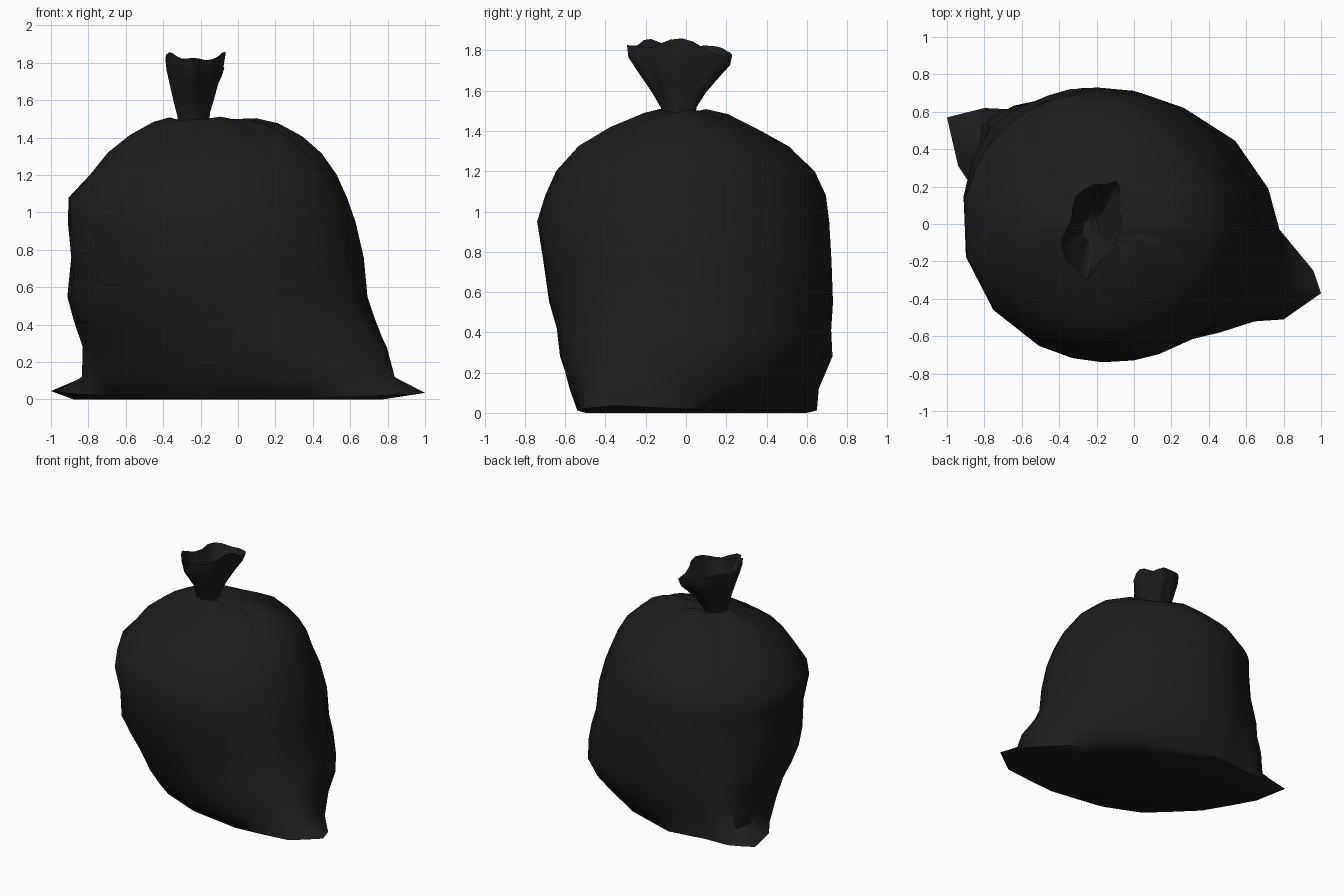
import bpy, bmesh, math
from mathutils import Vector

if "Cube" in bpy.data.objects:
    bpy.data.objects.remove(bpy.data.objects["Cube"])

plastic = bpy.data.materials.new("black_plastic")
plastic.use_nodes = True
colour = (0.0125, 0.0125, 0.0125, 1)
plastic.diffuse_color = colour
bsdf = next(n for n in plastic.node_tree.nodes if n.type == "BSDF_PRINCIPLED")
bsdf.inputs["Base Color"].default_value = colour
bsdf.inputs["Roughness"].default_value = 0.5


def loft(name, rings):
    """Skin a list of equal-length point rings and cap both ends."""
    bm = bmesh.new()
    rows = [[bm.verts.new(p) for p in ring] for ring in rings]
    for low, high in zip(rows, rows[1:]):
        for i in range(len(low)):
            j = (i + 1) % len(low)
            bm.faces.new((low[i], low[j], high[j], high[i]))
    bm.faces.new(rows[0][::-1])
    bm.faces.new(rows[-1])
    bmesh.ops.recalc_face_normals(bm, faces=bm.faces)
    mesh = bpy.data.meshes.new(name)
    bm.to_mesh(mesh)
    bm.free()
    mesh.materials.append(plastic)
    obj = bpy.data.objects.new(name, mesh)
    bpy.context.collection.objects.link(obj)
    bpy.ops.object.select_all(action="DESELECT")
    obj.select_set(True)
    bpy.context.view_layer.objects.active = obj
    bpy.ops.object.shade_smooth_by_angle(angle=math.radians(55))


# Footprint: a lens with a blunt ear at each end of the bottom seam
footprint = [Vector(p) for p in (
    (1, -.37), (.96, -.25), (.77, -.02), (.46, .3), (.1, .52), (-.3, .65),
    (-.6, .61), (-.8, .62), (-1, .57), (-.94, .31), (-.7, -.05),
    (-.36, -.35), (-.04, -.48), (.36, -.54), (.8, -.51))]
outline = []
for a, b in zip(footprint, footprint[1:] + footprint[:1]):
    for p in (a, (a + b) / 2):
        outline.append(Vector((p.x, (p.y - .05) / .6)))

# Sack levels: z, x range, y range, footprint influence,
# flattening of the back left shoulder, pleat depth
levels = [
    (0, -.89, .78, -.51, .6, .95, 0, 0),
    (.012, -1, 1, -.55, .65, 1, 0, 0),
    (.12, -.9, .9, -.6, .67, .6, 0, 0),
    (.28, -.9, .87, -.65, .745, .4, 0, 0),
    (.42, -.92, .79, -.66, .745, .22, .02, 0),
    (.55, -.94, .73, -.69, .75, .12, .04, 0),
    (.76, -.91, .7, -.715, .74, .06, .05, 0),
    (.95, -.92, .65, -.74, .73, 0, .08, 0),
    (1.08, -.915, .61, -.7, .72, 0, .12, 0),
    (1.2, -.8, .55, -.645, .66, 0, .11, .004),
    (1.31, -.71, .46, -.54, .53, 0, .04, .008),
    (1.4, -.59, .35, -.38, .35, 0, 0, .01),
    (1.47, -.46, .22, -.21, .21, 0, 0, .01),
    (1.5, -.37, .1, -.12, .1, 0, 0, .006),
    (1.49, -.32, -.17, -.11, .03, 0, 0, 0)]
rings = []
for z, x0, x1, y0, y1, lens, flat, pleat in levels:
    ring = []
    for p in outline:
        angle = math.atan2(p.y, p.x)
        s = Vector((math.cos(angle), math.sin(angle))).lerp(p, lens)
        s *= 1 - flat * max(0, math.cos(angle - math.pi / 4)) ** 3
        fold = pleat * (math.cos(9 * angle) + math.sin(4 * angle + 1))
        # The ears of the seam curl up off the ground
        lift = (.028 - .005 * p.x) * p.x ** 4 if 0 < z < .1 else 0
        ring.append(((x0 + x1) / 2 + (x1 - x0) / 2 * s.x,
                     (y0 + y1) / 2 + (y1 - y0) / 2 * s.y,
                     z + fold + lift))
    rings.append(ring)
loft("bag_body", rings)

# Gathered neck: flares up to a ragged rim, then folds down inside
# z, half width, half length, ruffle strength
neck = [
    (1.46, .085, .075, 0), (1.52, .085, .09, .04), (1.6, .105, .135, .06),
    (1.7, .125, .2, .08), (1.77, .14, .245, .08), (1.83, .145, .25, .09),
    (1.76, .125, .22, .1), (1.66, .085, .14, .12), (1.56, .045, .06, .06)]
rings = []
count = 28
for z, width, length, ruffle in neck:
    lean = (z - 1.46) * .6
    ring = []
    for i in range(count):
        a = math.tau * i / count
        r = 1 + ruffle * (math.cos(5 * a + 1) + .5 * math.sin(8 * a))
        x, y = width * math.cos(a) * r, length * math.sin(a) * r
        rag = ruffle * (.2 * math.sin(3 * a + 2) + .15 * math.cos(5 * a))
        # The rim dips towards the back
        dip = lean * max(0, y - .1) * 1.5
        ring.append((x + y * lean - .24 + lean * .09,
                     y - .035 + lean * .07, z + rag - dip))
    rings.append(ring)
loft("tied_neck", rings)
